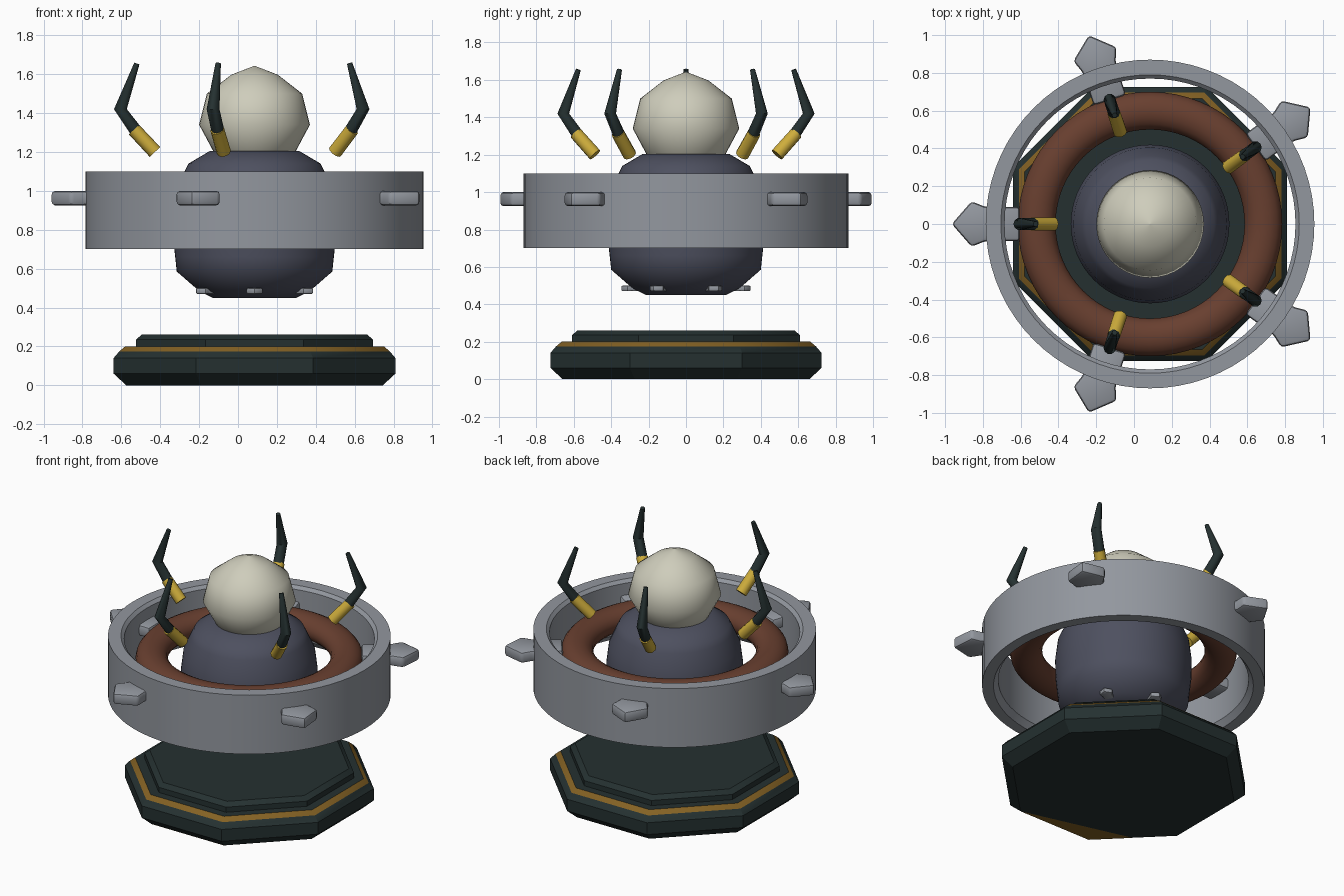
import bpy, bmesh, math
from mathutils import Vector, Matrix

if "Cube" in bpy.data.objects:
    bpy.data.objects.remove(bpy.data.objects["Cube"])

CX = 0.085  # the round body sits slightly off centre in x


def mat(name, r, g, b):
    m = bpy.data.materials.new(name)
    m.diffuse_color = (r, g, b, 1)
    m.use_nodes = True
    m.node_tree.nodes["Principled BSDF"].inputs["Base Color"].default_value = m.diffuse_color
    return m


GREY = mat("steel grey", 0.29, 0.31, 0.345)
SLATE = mat("slate blue", 0.075, 0.08, 0.115)
BROWN = mat("copper brown", 0.14, 0.05, 0.029)
GREEN = mat("dark green", 0.018, 0.03, 0.03)
BRONZE = mat("bronze", 0.23, 0.12, 0.017)
GOLD = mat("bright gold", 0.62, 0.42, 0.045)
CREAM = mat("cream", 0.62, 0.61, 0.50)


def finish(name, bm, mats, angle=35):
    bmesh.ops.recalc_face_normals(bm, faces=bm.faces)
    me = bpy.data.meshes.new(name)
    bm.to_mesh(me)
    bm.free()
    ob = bpy.data.objects.new(name, me)
    bpy.context.collection.objects.link(ob)
    for m in mats:
        me.materials.append(m)
    bpy.ops.object.select_all(action='DESELECT')
    ob.select_set(True)
    bpy.context.view_layer.objects.active = ob
    bpy.ops.object.shade_smooth_by_angle(angle=math.radians(angle))
    return ob


def lathe(name, prof, mats, n=64, phase=0.0, closed=False, angle=35, rule=None):
    """Spin (radius, z) points about the body axis; cap the ends unless closed."""
    bm = bmesh.new()
    rings = []
    for r, z in prof:
        rings.append([bm.verts.new((CX + r * math.cos(phase + 2 * math.pi * i / n),
                                    r * math.sin(phase + 2 * math.pi * i / n), z))
                      for i in range(n)])
    for a in range(len(rings) if closed else len(rings) - 1):
        p, q = rings[a], rings[(a + 1) % len(rings)]
        for i in range(n):
            j = (i + 1) % n
            bm.faces.new((p[i], p[j], q[j], q[i]))
    if not closed:
        bm.faces.new(rings[0])
        bm.faces.new(rings[-1])
    if rule:
        for f in bm.faces:
            f.material_index = rule(f.calc_center_median())
    return finish(name, bm, mats, angle)


def around(angle):
    return Matrix.Translation((CX, 0, 0)) @ Matrix.Rotation(angle, 4, 'Z')


# Octagonal base with a bronze band on its upper chamfer
K = 1 / math.cos(math.pi / 8)
lathe("base", [(r * K, z) for r, z in
               [(0.66, 0), (0.725, 0.06), (0.725, 0.14), (0.695, 0.175), (0.665, 0.2),
                (0.61, 0.2), (0.61, 0.235), (0.58, 0.26)]],
      [GREEN, BRONZE], n=8, phase=math.pi / 8, angle=30,
      rule=lambda c: int(0.176 < c.z < 0.199))

# Bronze patch under the front of the base
bm = bmesh.new()
bm.faces.new([bm.verts.new((CX + r * math.cos(math.radians(a)), r * math.sin(math.radians(a)), -0.001))
              for r, a in [(0.66, 225), (0.66 * K, 292.5), (0.66 * K, 247.5)]])
finish("base_underside_patch", bm, [BRONZE])

# Floating hull, head, outer ring and inner ring
lathe("hull", [(0.215, 0.45), (0.285, 0.485), (0.40, 0.585), (0.408, 0.66), (0.418, 0.75),
               (0.42, 0.88), (0.405, 1.0), (0.36, 1.1), (0.34, 1.14), (0.23, 1.205)], [SLATE], angle=50)
lathe("head", [(0.17, 1.16), (0.21, 1.2), (0.285, 1.34), (0.245, 1.5), (0.12, 1.597), (0.004, 1.642)],
      [CREAM], n=40, angle=60)
lathe("outer_ring", [(0.87, 0.7), (0.87, 1.1), (0.79, 1.1), (0.77, 1.08), (0.77, 0.74), (0.80, 0.7)],
      [GREY], n=72, closed=True)
lathe("inner_ring", [(0.6 + 0.1 * math.cos(2 * math.pi * i / 16), 0.95 + 0.08 * math.sin(2 * math.pi * i / 16))
                     for i in range(16)], [BROWN], closed=True, angle=60)


# Arrow shaped fins: large ones through the ring, small ones under the hull
def fin(name, outline, z0, z1, bevel, angle):
    bm = bmesh.new()
    f = bm.faces.new([bm.verts.new((r, w, z0)) for r, w in outline])
    ext = bmesh.ops.extrude_face_region(bm, geom=[f])
    for v in ext["geom"]:
        if isinstance(v, bmesh.types.BMVert):
            v.co.z = z1
    bmesh.ops.recalc_face_normals(bm, faces=bm.faces)
    bmesh.ops.bevel(bm, geom=list(bm.edges), offset=bevel, segments=2,
                    profile=0.5, affect='EDGES')
    bm.transform(around(angle))
    finish(name, bm, [GREY])


BIG = [(0.69, -0.09), (0.87, -0.09), (0.945, -0.12), (1.05, 0), (0.945, 0.12), (0.87, 0.09), (0.69, 0.09)]
SMALL = [(0.23 + (r - 0.69) * 0.33, w * 0.36) for r, w in BIG]
for k in range(6):
    fin(f"hull_nub_{k + 1}", SMALL, 0.47, 0.5, 0.008, math.radians(30 + 60 * k))


# Claws: gold sleeve with a dark bent, tapering finger
def tube(name, path, radii, material, angle, n=10):
    bm = bmesh.new()
    rings = []
    for i, (r, z) in enumerate(path):
        a, b = path[max(i - 1, 0)], path[min(i + 1, len(path) - 1)]
        t = Vector((b[0] - a[0], 0, b[1] - a[1])).normalized()
        side = Vector((t.z, 0, -t.x))
        rings.append([bm.verts.new(Vector((r, 0, z)) + radii[i] *
                                   (side * math.cos(2 * math.pi * j / n)
                                    + Vector((0, 1, 0)) * math.sin(2 * math.pi * j / n)))
                      for j in range(n)])
    for p, q in zip(rings, rings[1:]):
        for j in range(n):
            k = (j + 1) % n
            bm.faces.new((p[j], p[k], q[k], q[j]))
    bm.faces.new(rings[0])
    bm.faces.new(rings[-1])
    bm.transform(around(angle))
    finish(name, bm, [material], 40)


for k in range(5):
    ang = math.pi + 2 * math.pi * k / 5
    fin(f"ring_fin_{k + 1}", BIG, 0.925, 1.0, 0.018, ang)
    tube(f"claw_sleeve_{k + 1}", [(0.512, 1.2), (0.62, 1.315)], [0.037, 0.036], GOLD, ang)
    tube(f"claw_finger_{k + 1}", [(0.60, 1.295), (0.69, 1.42), (0.605, 1.655)],
         [0.033, 0.033, 0.014], GREEN, ang)
